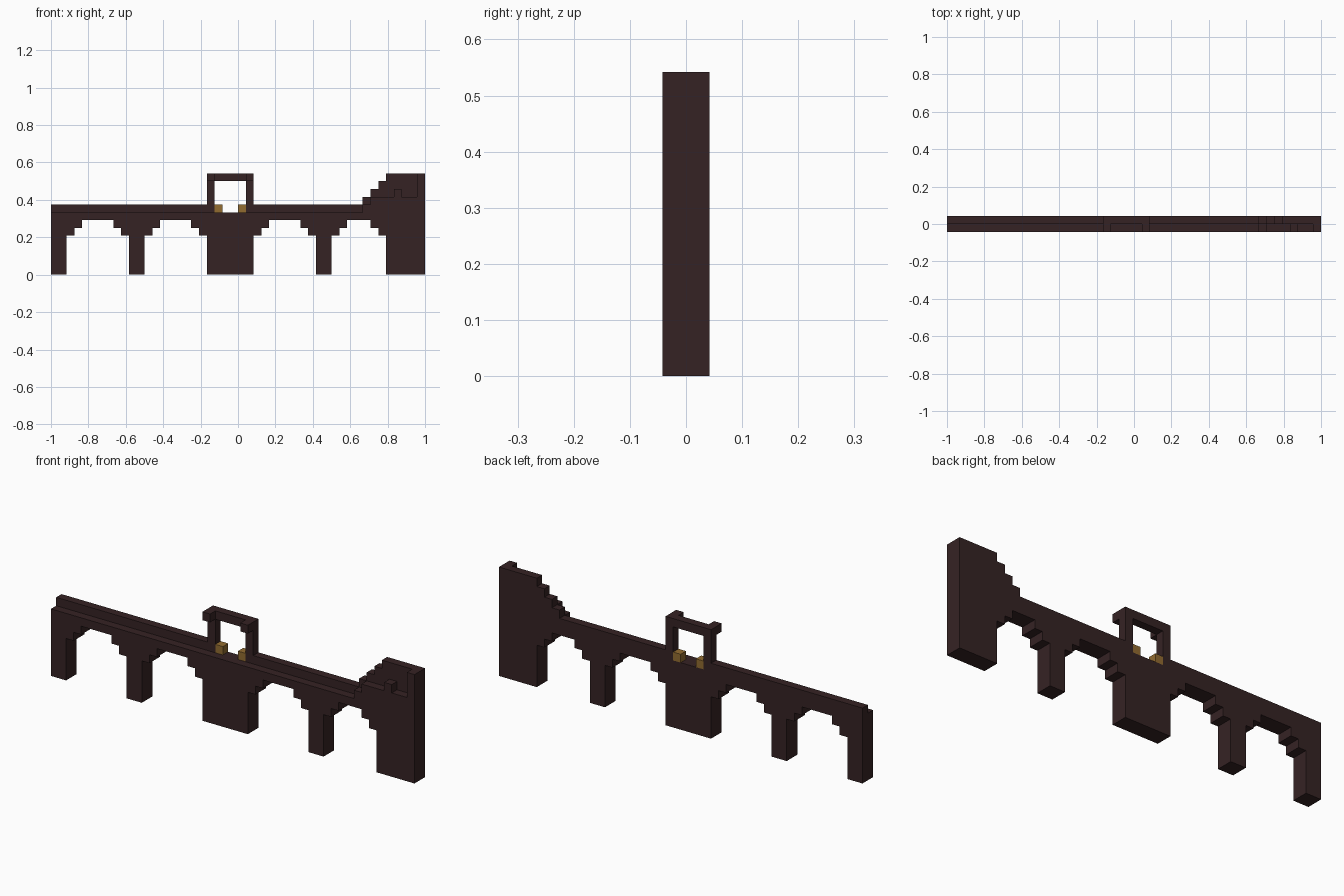
import bpy
import bmesh

U = 1 / 24            # size of one block
HALF = 24             # half the length in blocks
LENGTH = 48
DECK = 8              # deck height in blocks

cube = bpy.data.objects.get("Cube")
if cube:
    bpy.data.objects.remove(cube, do_unlink=True)


def make_material(name, colour):
    mat = bpy.data.materials.new(name)
    mat.use_nodes = True
    mat.diffuse_color = colour
    mat.node_tree.nodes["Principled BSDF"].inputs["Base Color"].default_value = colour
    return mat


stone = make_material("dark brown stone", (0.036, 0.0165, 0.0175, 1))
gold = make_material("old gold", (0.29, 0.15, 0.03, 1))


def extrude_profile(name, points, row, depth, mat):
    """Extrude an x-z outline in block units; row 0 is the front, row 1 the back."""
    bm = bmesh.new()
    y = (row - 1) * U
    face = bm.faces.new([bm.verts.new(((x - HALF) * U, y, z * U)) for x, z in points])
    result = bmesh.ops.extrude_face_region(bm, geom=[face])
    moved = [v for v in result["geom"] if isinstance(v, bmesh.types.BMVert)]
    bmesh.ops.translate(bm, verts=moved, vec=(0, depth * U, 0))
    bmesh.ops.recalc_face_normals(bm, faces=bm.faces)
    mesh = bpy.data.meshes.new(name)
    bm.to_mesh(mesh)
    bm.free()
    mesh.materials.append(mat)
    obj = bpy.data.objects.new(name, mesh)
    bpy.context.collection.objects.link(obj)
    return obj


def block(name, x0, x1, z0, z1, row, depth=1, mat=stone):
    return extrude_profile(name, [(x0, z0), (x1, z0), (x1, z1), (x0, z1)], row, depth, mat)


def skyline(x_start, base, columns):
    """Outline of side-by-side columns given as (right edge, top)."""
    points = [(x_start, base)]
    x = x_start
    for right, top in columns:
        points += [(x, top), (right, top)]
        x = right
    return points + [(x, base)]


# Arched wall: piers widen upward in two corbel steps to the arch crowns
underside = []
for left, right in ((0, 2), (10, 12), (20, 26), (34, 36), (43, 48)):
    if left > 0:
        underside += [(left - 2, 7), (left - 2, 6), (left - 1, 6), (left - 1, 5), (left, 5)]
    underside += [(left, 0), (right, 0)]
    if right < LENGTH:
        underside += [(right, 5), (right + 1, 5), (right + 1, 6), (right + 2, 6), (right + 2, 7)]
extrude_profile("arched_wall", underside + [(LENGTH, DECK), (0, DECK)], 0, 2, stone)

# Parapets along the back of the deck
block("parapet_right", 0, 20, DECK, 9, 1)
block("parapet_left", 26, 40, DECK, 9, 1)

# Gate frame with capitals reaching forward at both ends
gate = [(20, DECK), (21, DECK), (21, 12), (25, 12), (25, DECK), (26, DECK), (26, 13), (20, 13)]
extrude_profile("gate_frame", gate, 1, 1, stone)
for side, x in (("right", 20), ("left", 25)):
    block("gate_capital_" + side, x, x + 1, 12, 13, 0)

# Gold blocks inside the gate
for side, x in (("right", 21), ("left", 24)):
    block("gold_block_" + side, x, x + 1, DECK, 9, 1, mat=gold)

# End tower: stepped back wall, low front with a single merlon, tall end wall
extrude_profile("tower_back", skyline(40, DECK, [(41, 10), (42, 11), (43, 12), (48, 13)]),
                1, 1, stone)
extrude_profile("tower_front",
                skyline(40, DECK, [(41, 9), (44, 10), (45, 11), (47, 10), (48, 13)]),
                0, 1, stone)
